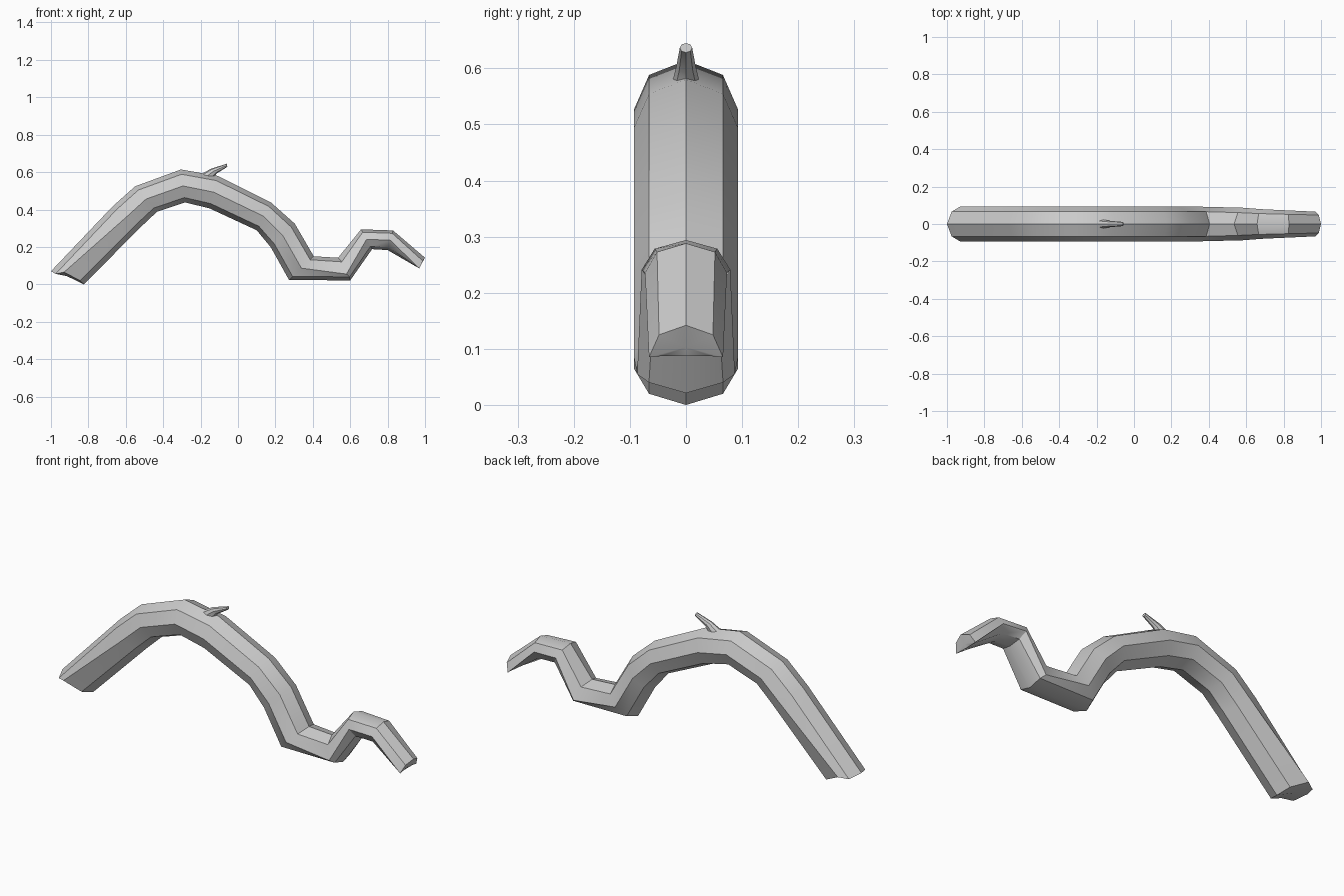
import bpy, bmesh, math
from mathutils import Vector

if "Cube" in bpy.data.objects:
    bpy.data.objects.remove(bpy.data.objects["Cube"])


def finish(bm, name, angle):
    bmesh.ops.recalc_face_normals(bm, faces=bm.faces)
    mesh = bpy.data.meshes.new(name)
    bm.to_mesh(mesh)
    bm.free()
    ob = bpy.data.objects.new(name, mesh)
    bpy.context.collection.objects.link(ob)
    bpy.ops.object.select_all(action='DESELECT')
    bpy.context.view_layer.objects.active = ob
    ob.select_set(True)
    bpy.ops.object.shade_smooth_by_angle(angle=math.radians(angle))
    return ob


def loft(rings, name, angle=32):
    bm = bmesh.new()
    loops = [[bm.verts.new(p) for p in r] for r in rings]
    for a, b in zip(loops, loops[1:]):
        for i in range(len(a)):
            j = (i + 1) % len(a)
            bm.faces.new((a[i], a[j], b[j], b[i]))
    # end caps as fans, so the uneven cuts stay clean
    for end in (loops[0], loops[-1]):
        mid = bm.verts.new(sum((v.co for v in end), Vector()) / len(end))
        for i in range(len(end)):
            bm.faces.new((end[i], end[(i + 1) % len(end)], mid))
    return finish(bm, name, angle)


def mirror_ring(half):
    # half: five points from top to bottom on the +y side
    return half + [(x, -y, z) for x, y, z in half[3:0:-1]]


def octagon(top, bottom, w):
    # eight-sided section between a top and a bottom point
    half = []
    for k in range(5):
        a = math.pi * k / 4
        t = (1 - math.cos(a)) / 2
        half.append((top[0] + (bottom[0] - top[0]) * t, w * math.sin(a),
                     top[1] + (bottom[1] - top[1]) * t))
    half[0] = (half[0][0], 0, half[0][2])
    half[4] = (half[4][0], 0, half[4][2])
    return mirror_ring(half)


# Arched trunk: slanted foot, bends, then the small second arch
W = 0.093
foot = mirror_ring([(-1.0, 0, 0.07), (-0.975, 0.066, 0.056), (-0.93, W, 0.065),
                    (-0.845, 0.066, 0.02), (-0.824, 0, 0.0)])
bends = [((-0.67, 0.417), (-0.52, 0.306), W),
         ((-0.55, 0.524), (-0.433, 0.388), W),
         ((-0.305, 0.614), (-0.283, 0.438), W),
         ((-0.11, 0.58), (-0.152, 0.406), W),
         ((0.176, 0.438), (0.10, 0.289), W),
         ((0.303, 0.325), (0.176, 0.197), W),
         ((0.405, 0.15), (0.273, 0.023), W)]
dip = mirror_ring([(0.535, 0, 0.142), (0.555, 0.061, 0.12), (0.58, 0.087, 0.055),
                   (0.597, 0.066, 0.04), (0.60, 0, 0.021)])
arch = [((0.658, 0.294), (0.717, 0.188), 0.079),
        ((0.829, 0.288), (0.80, 0.183), 0.073)]
tip = mirror_ring([(1.0, 0, 0.142), (0.988, 0.048, 0.125), (0.97, 0.066, 0.085),
                   (0.967, 0.045, 0.087), (0.966, 0, 0.087)])
loft([foot] + [octagon(*b) for b in bends] + [dip] +
     [octagon(*b) for b in arch] + [tip], "arched_trunk")

# Small twig leaning forward from the crest
loft([octagon((-0.20, 0.587), (-0.125, 0.575), 0.023),
      octagon((-0.145, 0.618), (-0.115, 0.592), 0.017),
      octagon((-0.06, 0.645), (-0.057, 0.628), 0.011)], "twig")
